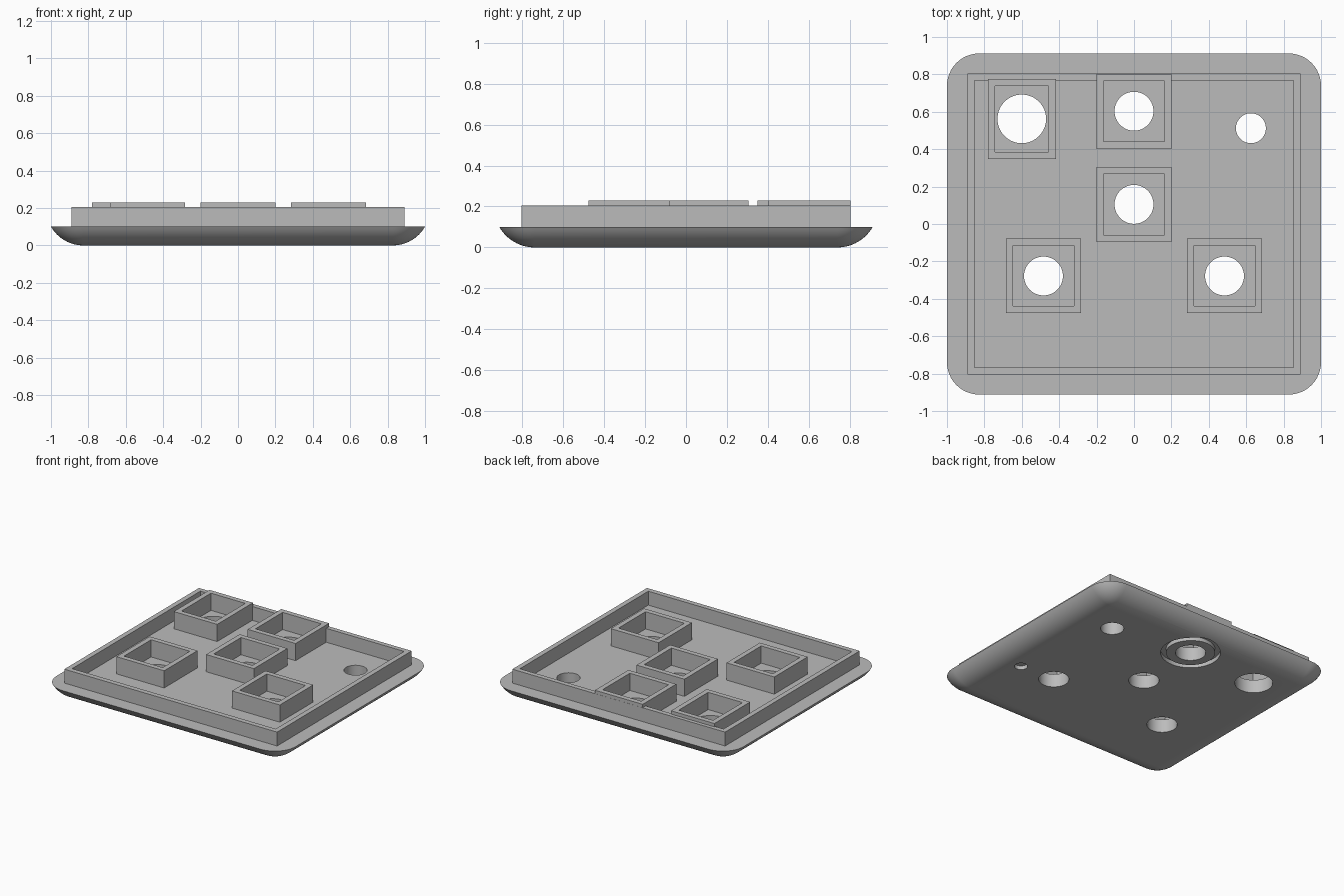
import bpy, bmesh, math

if "Cube" in bpy.data.objects:
    bpy.data.objects.remove(bpy.data.objects["Cube"])

grey = bpy.data.materials.new("plain grey")
grey.diffuse_color = (0.5, 0.5, 0.5, 1)
grey.use_nodes = True
grey.node_tree.nodes["Principled BSDF"].inputs["Base Color"].default_value = grey.diffuse_color


def finish(name, bm):
    bmesh.ops.recalc_face_normals(bm, faces=bm.faces[:])
    me = bpy.data.meshes.new(name)
    bm.to_mesh(me)
    bm.free()
    me.materials.append(grey)
    ob = bpy.data.objects.new(name, me)
    bpy.context.collection.objects.link(ob)
    return ob


def rect(x0, x1, y0, y1):
    return [(x0, y0), (x1, y0), (x1, y1), (x0, y1)]


def circle(x, y, r, n=64):
    return [(x + r * math.cos(2 * math.pi * i / n),
             y + r * math.sin(2 * math.pi * i / n)) for i in range(n)]


def bridge(bm, a, b):
    n = len(a)
    for i in range(n):
        j = (i + 1) % n
        bm.faces.new((a[i], a[j], b[j], b[i]))


def prism(bm, outline, z0, z1):
    lo, hi = ([bm.verts.new((x, y, z)) for x, y in outline] for z in (z0, z1))
    bm.faces.new(lo)
    bm.faces.new(hi)
    bridge(bm, lo, hi)


def tube(bm, outer, inner, z0, z1):
    ol, oh, il, ih = ([bm.verts.new((x, y, z)) for x, y in o]
                      for o, z in ((outer, z0), (outer, z1), (inner, z0), (inner, z1)))
    bridge(bm, ol, oh)
    bridge(bm, oh, ih)
    bridge(bm, ih, il)
    bridge(bm, il, ol)


# Base plate: rounded corners, with a 60 degree arc curling up from the bottom
R, TOP = 0.2, 0.1
CX, CY = 1 - R * math.sin(math.pi / 3), 0.912 - R * math.sin(math.pi / 3)
bm = bmesh.new()
rings = []
for k in range(13):
    t = math.pi / 3 * k / 12
    ring = []
    for q, (sx, sy) in enumerate(((1, 1), (-1, 1), (-1, -1), (1, -1))):
        for i in range(13):
            a = math.pi / 2 * (q + i / 12)
            ring.append(bm.verts.new((sx * CX + R * math.sin(t) * math.cos(a),
                                      sy * CY + R * math.sin(t) * math.sin(a),
                                      R - R * math.cos(t))))
    rings.append(ring)
for a, b in zip(rings, rings[1:]):
    bridge(bm, a, b)
bm.faces.new(rings[0])
bm.faces.new(rings[-1])
bmesh.ops.remove_doubles(bm, verts=bm.verts[:], dist=1e-5)
plate = finish("base_plate", bm)

# Through holes, blind pocket and ring groove in the plate
bm = bmesh.new()
for x, y, r in ((-0.6, 0.562, 0.13), (0, 0.603, 0.104), (0, 0.105, 0.104),
                (-0.484, -0.278, 0.104), (0.484, -0.278, 0.104), (0.625, 0.512, 0.08)):
    prism(bm, circle(x, y, r), -0.05, 0.15)
prism(bm, circle(0.77, -0.287, 0.045, 32), -0.05, 0.03)
tube(bm, circle(0, 0.603, 0.205), circle(0, 0.603, 0.168), -0.05, 0.03)
cutter = finish("hole_cutter", bm)
cutter.hide_render = True
mod = plate.modifiers.new("holes", 'BOOLEAN')
mod.operation, mod.solver, mod.object = 'DIFFERENCE', 'EXACT', cutter
bpy.context.view_layer.objects.active = plate
plate.select_set(True)
bpy.ops.object.modifier_apply(modifier="holes")
bpy.data.objects.remove(cutter)
bpy.ops.object.shade_smooth_by_angle(angle=math.radians(30))

# Perimeter wall
bm = bmesh.new()
tube(bm, rect(-0.89, 0.89, -0.804, 0.804), rect(-0.852, 0.852, -0.766, 0.768), TOP, 0.205)
finish("perimeter_wall", bm)

# Square sockets around the holes
WALL = 0.038
sockets = {"back_left_socket": (-0.781, -0.418, 0.348, 0.776),
           "back_socket": (-0.2, 0.2, 0.402, 0.803),
           "centre_socket": (-0.2, 0.2, -0.096, 0.305),
           "front_left_socket": (-0.684, -0.284, -0.477, -0.078),
           "front_right_socket": (0.284, 0.684, -0.477, -0.078)}
for name, (x0, x1, y0, y1) in sockets.items():
    bm = bmesh.new()
    tube(bm, rect(x0, x1, y0, y1),
         rect(x0 + WALL, x1 - WALL, y0 + WALL, y1 - WALL), TOP, 0.23)
    finish(name, bm)
